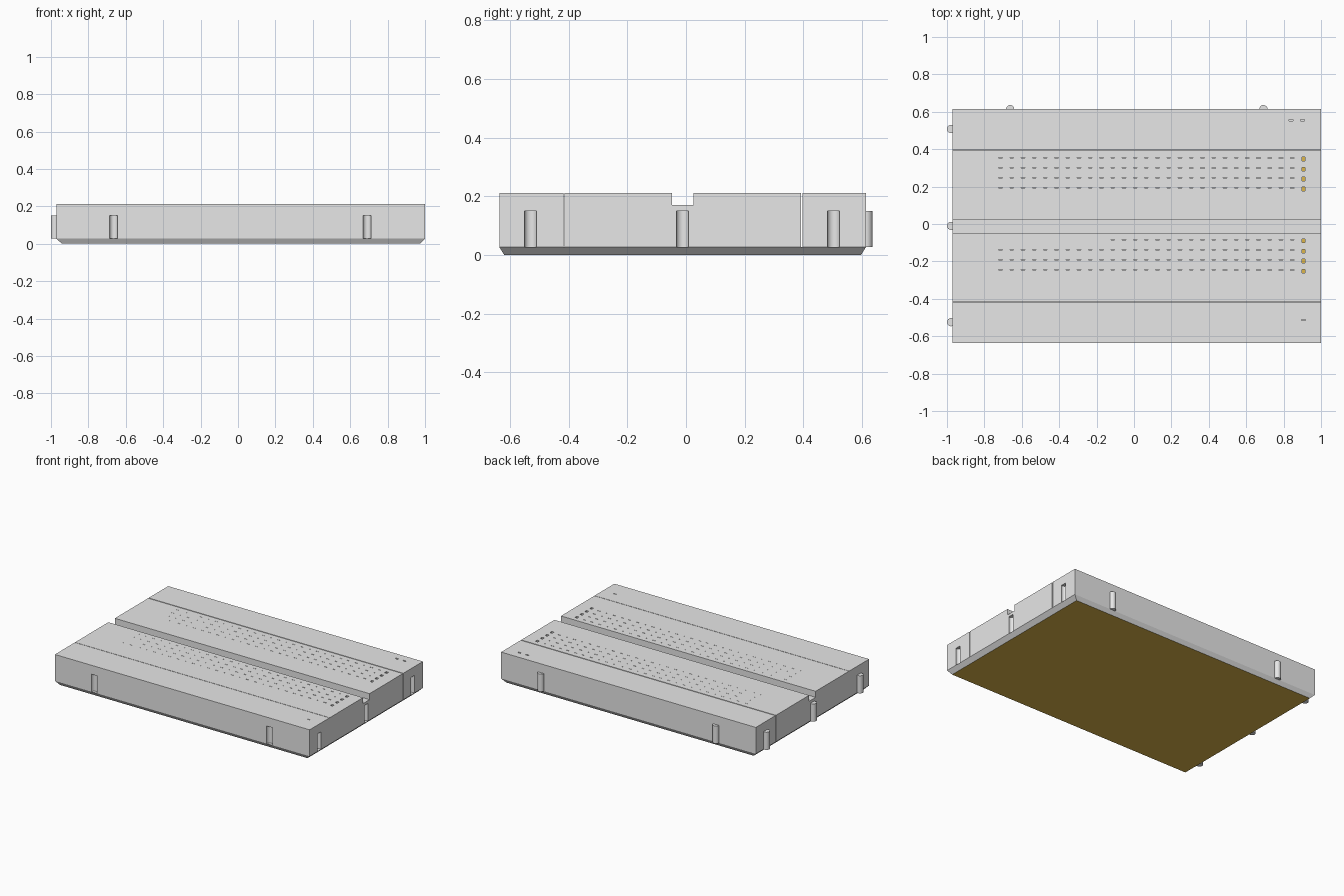
import bpy, bmesh, math
from mathutils import Matrix

if "Cube" in bpy.data.objects:
    bpy.data.objects.remove(bpy.data.objects["Cube"])

X0, X1, Y0, Y1 = -0.97, 1.0, -0.637, 0.614
ZB, ZT, ZTAB = 0.027, 0.212, 0.15
R = 0.022


def material(name, rgb):
    m = bpy.data.materials.new(name)
    m.diffuse_color = (*rgb, 1)
    m.use_nodes = True
    m.node_tree.nodes["Principled BSDF"].inputs["Base Color"].default_value = m.diffuse_color
    return m


GREY = material("light grey plastic", (0.8, 0.8, 0.8))
BROWN = material("golden brown backing", (0.72, 0.47, 0.07))


def finish(name, bm):
    bmesh.ops.recalc_face_normals(bm, faces=bm.faces[:])
    me = bpy.data.meshes.new(name)
    bm.to_mesh(me)
    bm.free()
    for m in (GREY, BROWN):
        me.materials.append(m)
    ob = bpy.data.objects.new(name, me)
    bpy.context.collection.objects.link(ob)
    return ob


def add_box(bm, x, y, z0, z1, sx, sy, brown_floor=False):
    mat = Matrix.Translation((x, y, (z0 + z1) / 2)) @ Matrix.Diagonal((sx, sy, z1 - z0, 1))
    verts = bmesh.ops.create_cube(bm, size=1, matrix=mat)["verts"]
    if brown_floor:
        for f in {f for v in verts for f in v.link_faces}:
            if all(v.co.z < z0 + 1e-4 for v in f.verts):
                f.material_index = 1


def add_peg(bm, x, y, z0, z1, r=R):
    bmesh.ops.create_cone(bm, cap_ends=True, segments=24, radius1=r, radius2=r,
                          depth=z1 - z0, matrix=Matrix.Translation((x, y, (z0 + z1) / 2)))


def extrude_profile(name, pts):
    bm = bmesh.new()
    f = bm.faces.new([bm.verts.new((X0, y, z)) for y, z in pts])
    ext = bmesh.ops.extrude_face_region(bm, geom=[f])
    vs = [g for g in ext["geom"] if isinstance(g, bmesh.types.BMVert)]
    bmesh.ops.translate(bm, verts=vs, vec=(X1 - X0, 0, 0))
    return finish(name, bm)


def activate(ob):
    bpy.ops.object.select_all(action='DESELECT')
    ob.select_set(True)
    bpy.context.view_layer.objects.active = ob


def smooth(ob):
    activate(ob)
    bpy.ops.object.shade_smooth_by_angle(angle=math.radians(30))


def cut(ob, cutter):
    mod = ob.modifiers.new("cut", 'BOOLEAN')
    mod.operation, mod.solver, mod.object = 'DIFFERENCE', 'EXACT', cutter
    activate(ob)
    bpy.ops.object.modifier_apply(modifier=mod.name)
    smooth(ob)


# base tray with chamfered underside and brown backing
bm = bmesh.new()
IX, IY = 0.028, 0.017
bot = [bm.verts.new((x, y, 0)) for x, y in
       ((X0 + IX, Y0 + IY), (X1 - IX, Y0 + IY), (X1 - IX, Y1 - IY), (X0 + IX, Y1 - IY))]
top = [bm.verts.new((x, y, ZB)) for x, y in ((X0, Y0), (X1, Y0), (X1, Y1), (X0, Y1))]
for i in range(4):
    j = (i + 1) % 4
    bm.faces.new((bot[i], bot[j], top[j], top[i]))
bm.faces.new(top)
bm.faces.new(bot[::-1]).material_index = 1
finish("base_tray", bm)

# three body blocks separated by thin seams
S1, S2 = (-0.418, -0.415), (0.392, 0.398)
front_rail = extrude_profile("front_rail", [(Y0, ZB), (S1[0], ZB), (S1[0], ZT), (Y0, ZT)])
back_rail = extrude_profile("back_rail", [(S2[1], ZB), (Y1, ZB), (Y1, ZT), (S2[1], ZT)])
main = extrude_profile("main_block", [
    (S1[1], ZB), (S2[0], ZB), (S2[0], ZT), (0.025, ZT), (0.025, 0.17),
    (-0.047, 0.17), (-0.047, ZT), (S1[1], ZT)])

# joining slots (front and right) and contact holes as one cutter
bm = bmesh.new()
for x in (-0.665, 0.69):
    add_peg(bm, x, Y0, ZB - 0.01, ZTAB)
for y in (-0.53, -0.012, 0.503):
    add_peg(bm, X1 - 0.008, y, ZB - 0.01, ZTAB)
for y in (0.347, 0.293, 0.24, 0.187, -0.09, -0.145, -0.198, -0.252):
    add_box(bm, 0.906, y, 0.19, 0.25, 0.018, 0.02, True)
    for i in range(1, 28):       # holes narrow to slits away from the right end
        w = 0.004 - 0.0001 * i
        add_box(bm, 0.906 - 0.06 * i, y + 0.008 - w / 2, 0.19, 0.25, 0.02, w)
for x, y, w in ((0.84, 0.555, 0.01), (0.9, 0.555, 0.01), (0.906, -0.513, 0.004)):
    add_box(bm, x, y, 0.19, 0.25, 0.022, w)
cutter = finish("slot_and_hole_cutter", bm)
cutter.hide_render = True
for ob in (front_rail, back_rail, main):
    cut(ob, cutter)
bpy.data.objects.remove(cutter)

# joining tabs (left and back)
tabs = [(X0 - 0.008, y) for y in (0.508, -0.01, -0.525)] + [(x, Y1) for x in (-0.662, 0.692)]
for i, (x, y) in enumerate(tabs):
    bm = bmesh.new()
    add_peg(bm, x, y, ZB, ZTAB)
    smooth(finish(f"joining_tab_{i + 1}", bm))
